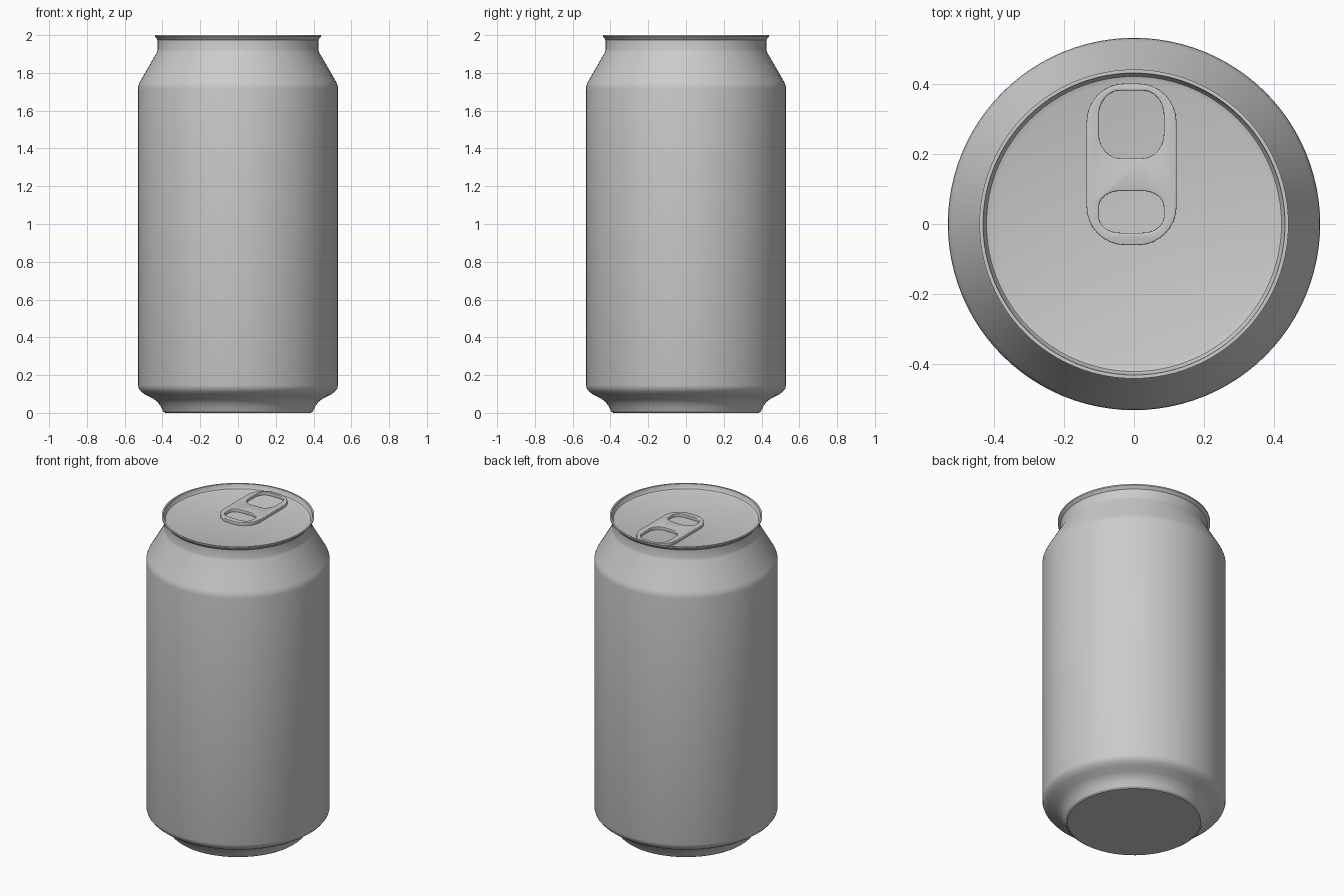
import bpy, bmesh, math

if "Cube" in bpy.data.objects:
    bpy.data.objects.remove(bpy.data.objects["Cube"])

SIDES = 96
LID_Z = 1.967

metal = bpy.data.materials.new("grey metal")
metal.use_nodes = True
grey = (0.6, 0.6, 0.6, 1)
metal.diffuse_color = grey
metal.node_tree.nodes["Principled BSDF"].inputs["Base Color"].default_value = grey


def finish(name, bm, angle):
    """Turn a bmesh into a smooth-shaded grey object."""
    bmesh.ops.recalc_face_normals(bm, faces=bm.faces)
    mesh = bpy.data.meshes.new(name)
    bm.to_mesh(mesh)
    bm.free()
    obj = bpy.data.objects.new(name, mesh)
    bpy.context.collection.objects.link(obj)
    mesh.materials.append(metal)
    bpy.ops.object.select_all(action='DESELECT')
    obj.select_set(True)
    bpy.context.view_layer.objects.active = obj
    bpy.ops.object.shade_smooth_by_angle(angle=math.radians(angle))
    return obj


def lathe(name, profile):
    """Spin a (radius, height) profile around z."""
    bm = bmesh.new()
    verts = [bm.verts.new((r, 0, z)) for r, z in profile]
    edges = [bm.edges.new(pair) for pair in zip(verts, verts[1:])]
    bmesh.ops.spin(bm, geom=verts + edges, cent=(0, 0, 0), axis=(0, 0, 1),
                   angle=math.tau, steps=SIDES, use_merge=True)
    bmesh.ops.remove_doubles(bm, verts=bm.verts, dist=0.0001)
    return finish(name, bm, 28)


def rounded(x0, x1, y0, y1, rx, ry, steps=8):
    """Outline of a rectangle with elliptical corners."""
    points = []
    for i, (cx, cy) in enumerate([(x1 - rx, y1 - ry), (x0 + rx, y1 - ry),
                                  (x0 + rx, y0 + ry), (x1 - rx, y0 + ry)]):
        for k in range(steps + 1):
            a = (i + k / steps) * math.pi / 2
            points.append((cx + rx * math.cos(a), cy + ry * math.sin(a)))
    return points


# Can: flat base, curved foot, straight wall, shoulder, neck, rim and sunken lid
lathe("can_body", [
    (0, 0), (0.385, 0), (0.396, 0.008), (0.408, 0.033), (0.425, 0.057),
    (0.45, 0.076), (0.49, 0.096), (0.512, 0.112), (0.525, 0.128), (0.53, 0.145),
    (0.53, 1.715), (0.528, 1.732), (0.52, 1.752), (0.43, 1.908), (0.425, 1.922),
    (0.425, 1.975), (0.44, 1.992), (0.44, 2), (0.43, 2), (0.427, 1.982),
    (0.42, 1.972), (0.405, LID_Z), (0, LID_Z)])

# Pull tab: rounded plate with two openings, extruded from a filled curve
curve = bpy.data.curves.new("tab_outline", 'CURVE')
curve.dimensions = '2D'
curve.fill_mode = 'BOTH'
curve.extrude = 0.008
curve.bevel_depth = 0.004
curve.bevel_resolution = 2
curve.offset = -0.004
for outline in (rounded(-0.135, 0.121, -0.06, 0.4, 0.11, 0.11),
                rounded(-0.1, 0.085, 0.187, 0.38, 0.06, 0.07),
                rounded(-0.1, 0.085, -0.025, 0.094, 0.06, 0.045)):
    spline = curve.splines.new('POLY')
    spline.points.add(len(outline) - 1)
    for point, (x, y) in zip(spline.points, outline):
        point.co = (x, y, 0, 1)
    spline.use_cyclic_u = True
helper = bpy.data.objects.new("tab_helper", curve)
bpy.context.collection.objects.link(helper)
bpy.context.view_layer.update()
graph = bpy.context.evaluated_depsgraph_get()
bm = bmesh.new()
bm.from_mesh(helper.evaluated_get(graph).to_mesh())
bpy.data.objects.remove(helper)
bmesh.ops.remove_doubles(bm, verts=bm.verts, dist=0.0001)
bmesh.ops.translate(bm, verts=bm.verts, vec=(0, 0, LID_Z + 0.008))
finish("pull_tab", bm, 35)
